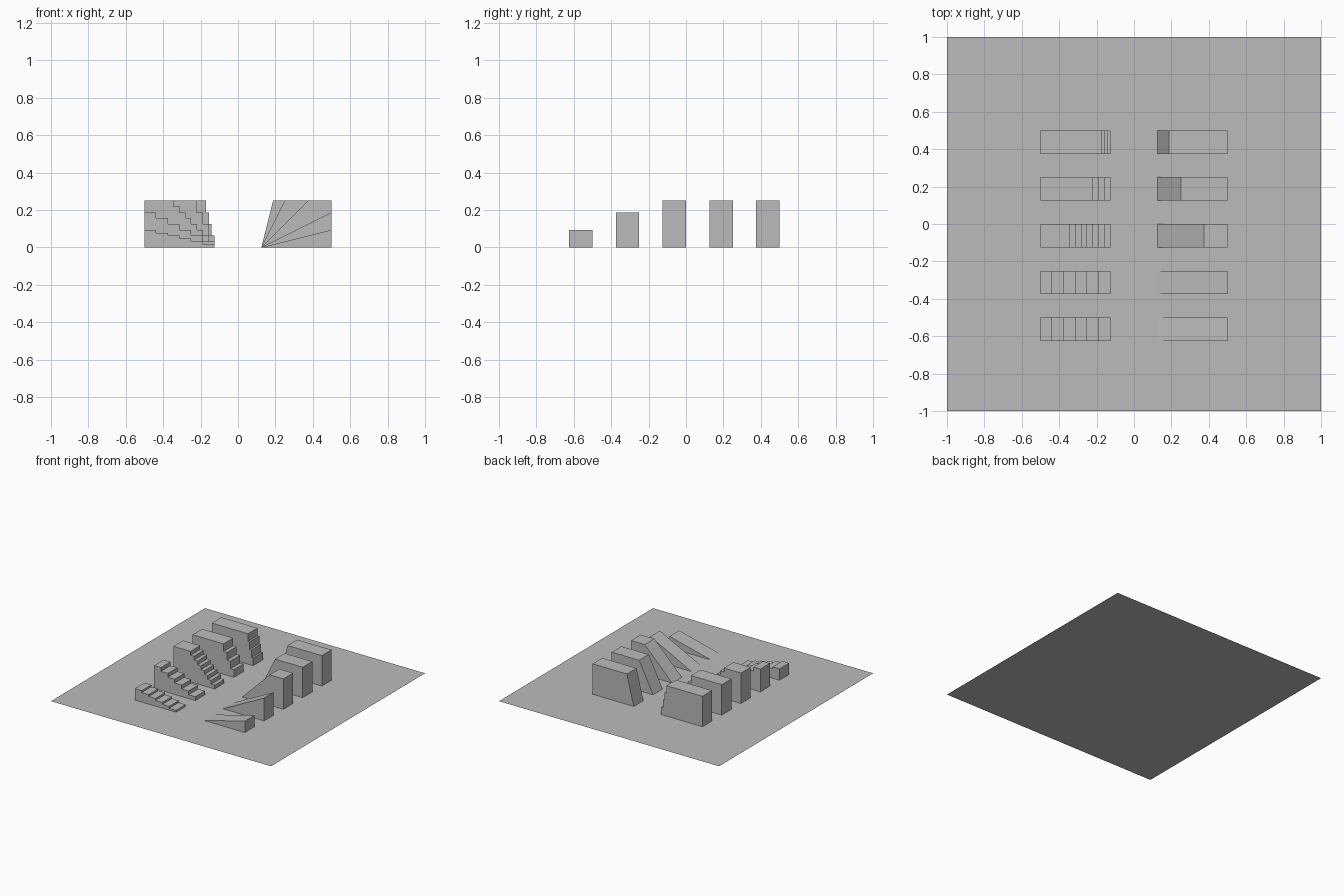
import bpy

if "Cube" in bpy.data.objects:
    bpy.data.objects.remove(bpy.data.objects["Cube"])

grey = bpy.data.materials.new("plain grey")
grey.diffuse_color = (0.5, 0.5, 0.5, 1)
grey.use_nodes = True
grey.node_tree.nodes["Principled BSDF"].inputs["Base Color"].default_value = grey.diffuse_color


def add_object(name, verts, faces):
    mesh = bpy.data.meshes.new(name)
    mesh.from_pydata(verts, [], faces)
    mesh.materials.append(grey)
    obj = bpy.data.objects.new(name, mesh)
    bpy.context.collection.objects.link(obj)


def extrude_profile(name, profile, y0, depth=0.125):
    """Extrude an x-z profile along y; its first edge rests on the floor and stays open."""
    n = len(profile)
    verts = [(x, y, z) for y in (y0, y0 + depth) for x, z in profile]
    faces = [list(range(n)), list(range(2 * n - 1, n - 1, -1))]
    for i in range(1, n):
        j = (i + 1) % n
        faces.append([j, i, i + n, j + n])
    add_object(name, verts, faces)


# Floor
add_object("floor", [(-1, -1, 0), (1, -1, 0), (1, 1, 0), (-1, 1, 0)], [(0, 1, 2, 3)])

# Rows from front to back: step run, step rise, number of steps
U = 1 / 64
rows = [(4 * U, U, 6), (4 * U, 2 * U, 6), (2 * U, 2 * U, 8), (2 * U, 4 * U, 4), (U, 4 * U, 4)]

for k, (run, rise, count) in enumerate(rows):
    y0 = -0.625 + 0.25 * k
    height = rise * count

    # Staircase climbing towards -x
    stairs = [(-0.5, 0), (-0.125, 0)]
    for s in range(count):
        x = -0.125 - s * run
        if s:
            stairs.append((x, s * rise))
        stairs.append((x, (s + 1) * rise))
    stairs.append((-0.5, height))
    extrude_profile(f"stairs_{k + 1}", stairs, y0)

    # Ramp of the same slope climbing towards +x
    crest = 0.125 + run * count
    ramp = [(0.125, 0), (0.5, 0), (0.5, height)]
    if crest < 0.499:
        ramp.append((crest, height))
    extrude_profile(f"ramp_{k + 1}", ramp, y0)
